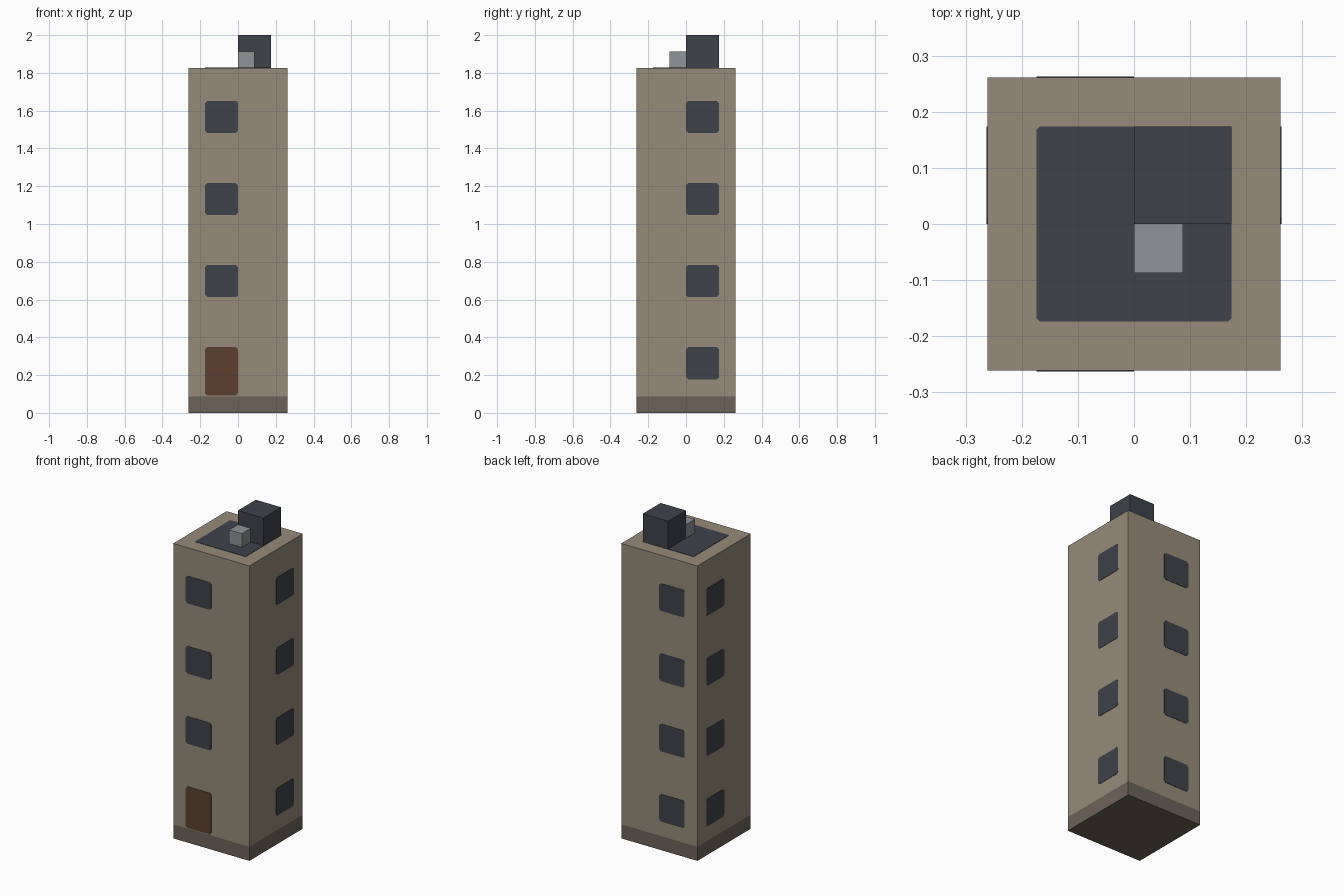
import bpy, bmesh, math
from mathutils import Matrix, Vector

cube = bpy.data.objects.get("Cube")
if cube:
    bpy.data.objects.remove(cube, do_unlink=True)

U = 2 / 23           # building module
HALF = 3 * U         # half width of the tower
ROOF = 21 * U        # roof height
PLATE = 0.002        # thickness of applied panels


def material(name, r, g, b):
    def lin(c):
        c /= 255
        return c / 12.92 if c <= 0.04045 else ((c + 0.055) / 1.055) ** 2.4
    colour = (lin(r), lin(g), lin(b), 1)
    mat = bpy.data.materials.new(name)
    mat.use_nodes = True
    mat.diffuse_color = colour
    bsdf = next(n for n in mat.node_tree.nodes if n.type == 'BSDF_PRINCIPLED')
    bsdf.inputs["Base Color"].default_value = colour
    return mat


WALL = material("tan wall", 150, 139, 121)
BASE = material("brown grey base", 108, 98, 89)
DARK = material("dark slate", 62, 66, 74)
DOOR = material("brown door", 92, 64, 45)
METAL = material("light grey metal", 142, 147, 150)


def finish(name, bm, *mats):
    mesh = bpy.data.meshes.new(name)
    bmesh.ops.recalc_face_normals(bm, faces=bm.faces)
    bm.to_mesh(mesh)
    bm.free()
    for m in mats:
        mesh.materials.append(m)
    obj = bpy.data.objects.new(name, mesh)
    bpy.context.collection.objects.link(obj)
    return obj


def box_mesh(lo, hi):
    lo, hi = Vector(lo), Vector(hi)
    bm = bmesh.new()
    bmesh.ops.create_cube(bm, size=1, matrix=Matrix.Translation((lo + hi) / 2)
                          @ Matrix.Diagonal((*(hi - lo), 1)))
    return bm


def panel(name, a0, a1, b0, b1, matrix, mat, c=0.011):
    """Thin panel with clipped corners, drawn in local XY and raised along Z."""
    outline = [(a0 + c, b0), (a1 - c, b0), (a1, b0 + c), (a1, b1 - c),
               (a1 - c, b1), (a0 + c, b1), (a0, b1 - c), (a0, b0 + c)]
    bm = bmesh.new()
    face = bm.faces.new([bm.verts.new((x, y, 0)) for x, y in outline])
    top = bmesh.ops.extrude_face_region(bm, geom=[face])
    verts = [v for v in top["geom"] if isinstance(v, bmesh.types.BMVert)]
    bmesh.ops.translate(bm, verts=verts, vec=(0, 0, PLATE))
    bm.transform(matrix)
    return finish(name, bm, mat)


# Tower, split into a darker base band and the walls above
bm = box_mesh((-HALF, -HALF, 0), (HALF, HALF, ROOF))
bmesh.ops.bisect_plane(bm, geom=bm.verts[:] + bm.edges[:] + bm.faces[:],
                       plane_co=(0, 0, U), plane_no=(0, 0, 1))
for f in bm.faces:
    f.material_index = 1 if f.calc_center_median().z < U else 0
finish("tower", bm, WALL, BASE)

# Facades: turn around z, and on which side of the middle the openings sit
upright = Matrix.Rotation(math.pi / 2, 4, 'X')
facades = {"front": (0, -1), "left": (1, 1), "back": (2, 1), "right": (3, -1)}
for side, (turn, way) in facades.items():
    m = (Matrix.Rotation(turn * math.pi / 2, 4, 'Z')
         @ Matrix.Translation((0, -HALF, 0)) @ upright)
    a0, a1 = sorted((0, way * 2 * U))
    for floor in range(4):
        z = (2 + 5 * floor) * U
        if side == "front" and floor == 0:
            panel("front_door", a0, a1, U + 0.005, 4 * U, m, DOOR)
        else:
            panel(f"{side}_window_{floor + 1}", a0, a1, z + 0.004, z + 2 * U, m, DARK)

# Roof covering, stair housing and vent
panel("roof_covering", -2 * U, 2 * U, -2 * U, 2 * U,
      Matrix.Translation((0, 0, ROOF)), DARK, 0.006)
finish("stair_housing", box_mesh((0, 0, ROOF), (2 * U, 2 * U, 23 * U)), DARK)
finish("roof_vent", box_mesh((0, -U, ROOF), (U, 0, 22 * U)), METAL)
